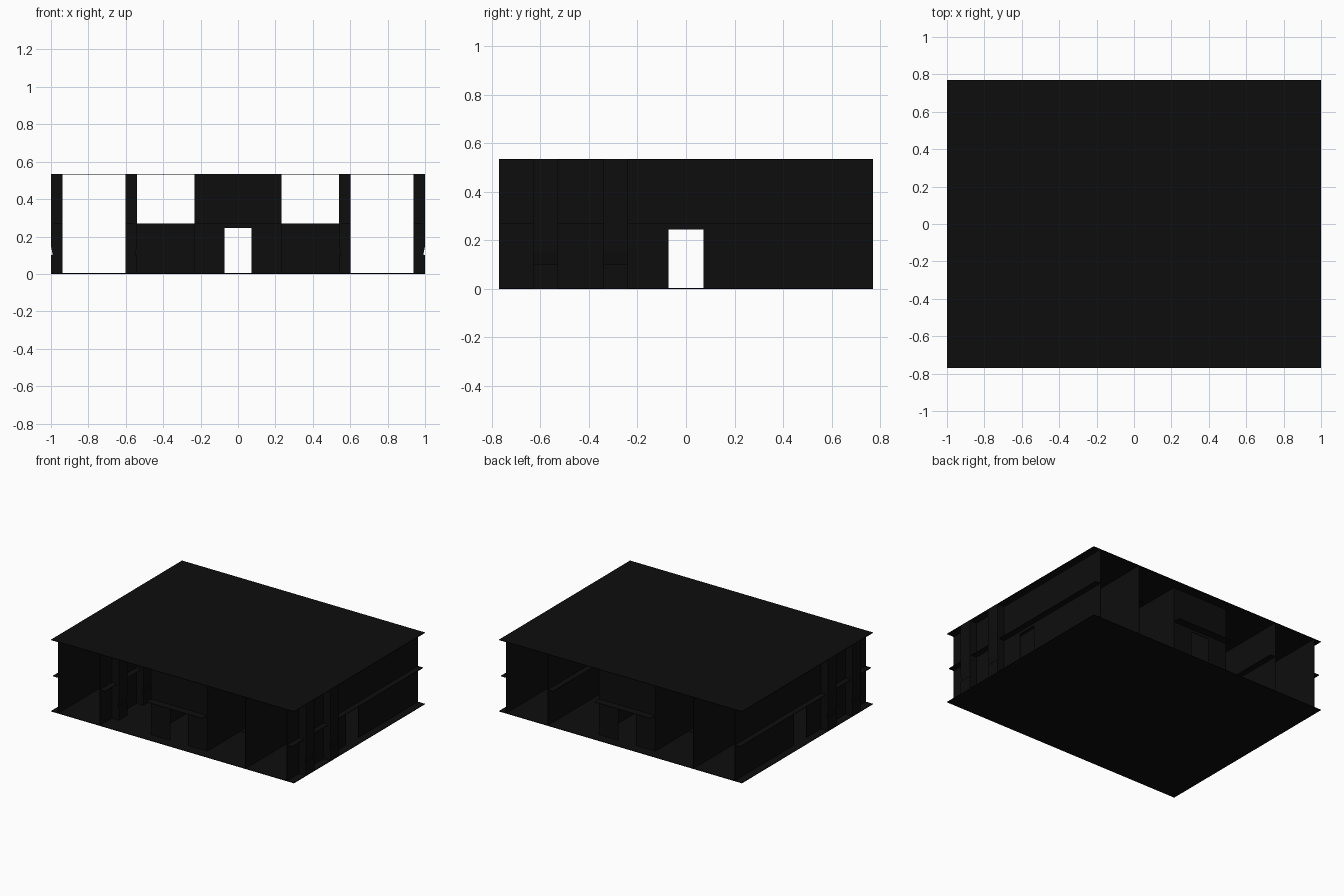
import bpy, bmesh

if "Cube" in bpy.data.objects:
    bpy.data.objects.remove(bpy.data.objects["Cube"])

H, D = 0.535, 0.77          # storey height, half depth
T = 0.004                   # sheet thickness
DOOR_W, DOOR_H = 0.073, 0.245
LEDGE_Z = 0.27

mat = bpy.data.materials.new("near_black")
mat.diffuse_color = (0.004, 0.004, 0.004, 1)
mat.use_nodes = True
mat.node_tree.nodes["Principled BSDF"].inputs["Base Color"].default_value = mat.diffuse_color


def finish(name, bm):
    bmesh.ops.recalc_face_normals(bm, faces=bm.faces)
    me = bpy.data.meshes.new(name)
    bm.to_mesh(me)
    bm.free()
    me.materials.append(mat)
    ob = bpy.data.objects.new(name, me)
    bpy.context.collection.objects.link(ob)
    return ob


def box(name, x0, x1, y0, y1, z0, z1):
    bm = bmesh.new()
    bmesh.ops.create_cube(bm, size=1)
    for v in bm.verts:
        v.co = (x0 if v.co.x < 0 else x1,
                y0 if v.co.y < 0 else y1,
                z0 if v.co.z < 0 else z1)
    return finish(name, bm)


def door_wall(name, along, pos, half, top=H):
    """Thin wall with a central doorway, extruded from one outline."""
    pts = [(-half, 0), (-DOOR_W, 0), (-DOOR_W, DOOR_H), (DOOR_W, DOOR_H),
           (DOOR_W, 0), (half, 0), (half, top), (-half, top)]
    bm = bmesh.new()

    def place(a, z, off):
        return (pos + off, a, z) if along == "y" else (a, pos + off, z)
    face = bm.faces.new([bm.verts.new(place(a, z, -T / 2)) for a, z in pts])
    ext = bmesh.ops.extrude_face_region(bm, geom=[face])
    shift = (T, 0, 0) if along == "y" else (0, T, 0)
    bmesh.ops.translate(bm, vec=shift,
                        verts=[g for g in ext["geom"] if isinstance(g, bmesh.types.BMVert)])
    return finish(name, bm)


def pilaster(name, x, out, y0, y1):
    """Shallow shaft on a wall, with a small sloped notch near its base."""
    prof = [(0, 0), (0.06, 0), (0.06, 0.1), (0.05, 0.1), (0.06, 0.15), (0.06, H), (0, H)]
    bm = bmesh.new()
    face = bm.faces.new([bm.verts.new((x + out * d, y0, z)) for d, z in prof])
    ext = bmesh.ops.extrude_face_region(bm, geom=[face])
    bmesh.ops.translate(bm, vec=(0, y1 - y0, 0),
                        verts=[g for g in ext["geom"] if isinstance(g, bmesh.types.BMVert)])
    return finish(name, bm)


# Ground slab and roof slab
box("floor", -1, 1, -D, D, 0, T)
box("roof", -1, 1, -D, D, H - T, H)

for s, side in ((-1, "left"), (1, "right")):
    # Long wings, open at both ends
    for x, out, part in ((0.94, 1, "outer"), (0.6, -1, "inner")):
        door_wall(f"{side}_{part}_wall", "y", s * x, D)
        a, b = sorted((s * x, s * (x + out * 0.045)))
        box(f"{side}_{part}_ledge", a, b, -D, D, LEDGE_Z - T, LEDGE_Z)
        for i, (y0, y1) in enumerate(((-0.63, -0.53), (-0.34, -0.24))):
            pilaster(f"{side}_{part}_pilaster_{i + 1}", s * x, s * out, y0, y1)

    # Side wall of the central hall
    door_wall(f"{side}_hall_wall", "y", s * 0.23, 0.69)

    # Low connecting passage between hall and wing
    a, b = sorted((s * 0.23, s * 0.6))
    box(f"{side}_passage_roof", a, b, -0.13, 0.13, LEDGE_Z - T, LEDGE_Z)
    for t, end in ((-1, "front"), (1, "back")):
        box(f"{side}_passage_{end}_wall", a, b, t * 0.13 - T / 2, t * 0.13 + T / 2, 0, LEDGE_Z)

# End walls and door canopies of the central hall
for t, end in ((-1, "front"), (1, "back")):
    door_wall(f"{end}_hall_wall", "x", t * 0.69, 0.23)
    a, b = sorted((t * 0.69, t * 0.75))
    box(f"{end}_canopy", -0.23, 0.23, a, b, LEDGE_Z - T, LEDGE_Z)
